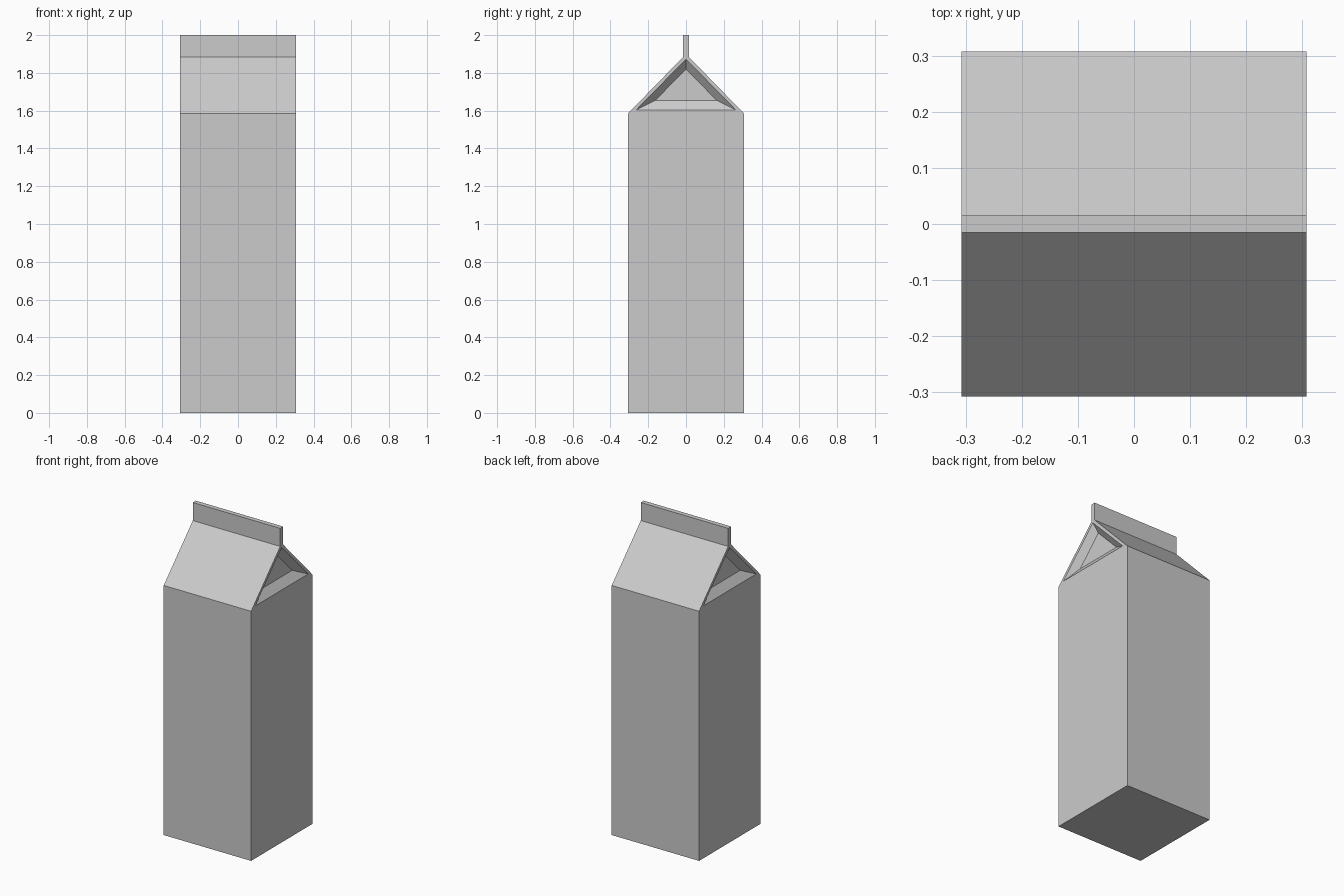
import bpy, bmesh

if "Cube" in bpy.data.objects:
    bpy.data.objects.remove(bpy.data.objects["Cube"])

W = 0.307       # half width of the square body
SHOULDER, RIDGE, TOP = 1.585, 1.885, 2.0
FIN = 0.015     # half thickness of the top seam
DEPTH = 0.04    # how far the gable folds sink in

bm = bmesh.new()

# Outer carton profile (y, z), anticlockwise from bottom front
profile = [(-W, 0), (W, 0), (W, SHOULDER), (FIN, RIDGE),
           (FIN, TOP), (-FIN, TOP), (-FIN, RIDGE), (-W, SHOULDER)]
# Rim and floor of the folded-in gable: left, right, apex
rim = [(-0.265, 1.603), (0.265, 1.603), (0, 1.873)]
floor = [(-0.162, 1.655), (0.162, 1.655), (0, 1.82)]


def ring(x, points):
    return [bm.verts.new((x, y, z)) for y, z in points]


def gable_end(side):
    p = ring(side * W, profile)
    r = ring(side * W, rim)
    f = ring(side * (W - DEPTH), floor)
    # Flat wall, seam end and the frame around the fold
    faces = [(p[0], p[1], p[2], p[7]), (p[6], p[3], p[4], p[5]),
             (p[7], p[2], r[1], r[0]), (p[2], p[3], r[2], r[1]),
             (p[3], p[6], r[2]), (p[6], p[7], r[0], r[2])]
    # Sloping sides and floor of the fold
    faces += [(r[i], r[(i + 1) % 3], f[(i + 1) % 3], f[i]) for i in range(3)]
    faces.append(tuple(f))
    for face in faces:
        bm.faces.new(face)
    return p


left, right = gable_end(-1), gable_end(1)

# Base, walls, roof slopes and seam joining the two ends
for i in range(8):
    j = (i + 1) % 8
    bm.faces.new((left[i], left[j], right[j], right[i]))

bmesh.ops.recalc_face_normals(bm, faces=bm.faces)
mesh = bpy.data.meshes.new("carton")
bm.to_mesh(mesh)
bm.free()
bpy.context.collection.objects.link(bpy.data.objects.new("carton", mesh))
